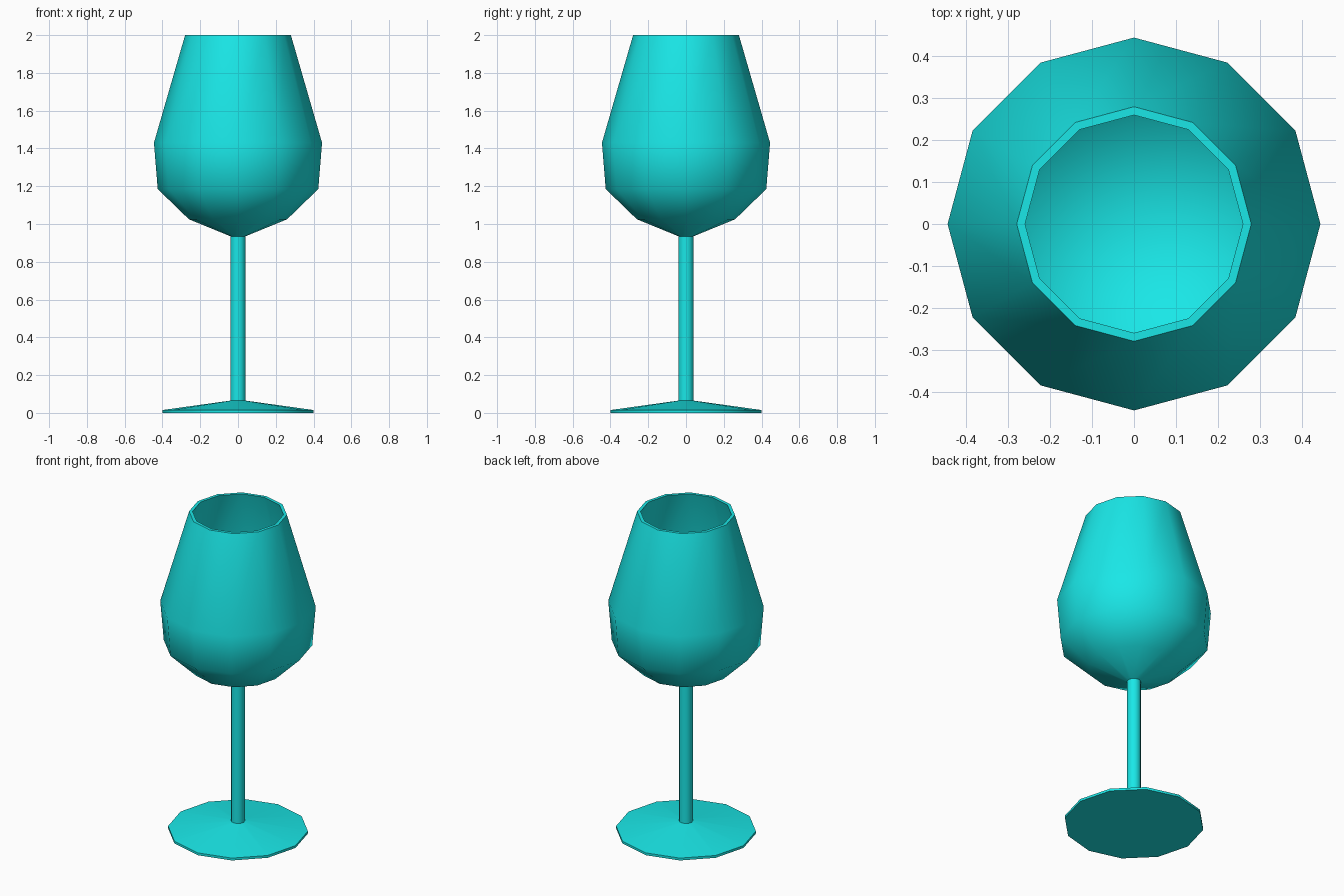
import bpy, bmesh, math

if "Cube" in bpy.data.objects:
    bpy.data.objects.remove(bpy.data.objects["Cube"])

SIDES = 12
glass = bpy.data.materials.new("cyan_glass")
glass.diffuse_color = (0.01, 0.8, 0.8, 1)
glass.use_nodes = True
glass.node_tree.nodes["Principled BSDF"].inputs["Base Color"].default_value = glass.diffuse_color


def lathe(name, profile):
    """Spin an (r, z) profile round the z axis; points with r = 0 become poles."""
    bm = bmesh.new()
    rings = []
    for r, z in profile:
        if r == 0:
            rings.append([bm.verts.new((0, 0, z))] * SIDES)
        else:
            angles = [2 * math.pi * i / SIDES for i in range(SIDES)]
            rings.append([bm.verts.new((r * math.cos(a), r * math.sin(a), z)) for a in angles])
    for low, high in zip(rings, rings[1:]):
        for i in range(SIDES):
            j = (i + 1) % SIDES
            corners = dict.fromkeys((low[i], low[j], high[j], high[i]))
            bm.faces.new(list(corners))
    mesh = bpy.data.meshes.new(name)
    bm.to_mesh(mesh)
    bm.free()
    obj = bpy.data.objects.new(name, mesh)
    mesh.materials.append(glass)
    bpy.context.collection.objects.link(obj)
    bpy.ops.object.select_all(action='DESELECT')
    obj.select_set(True)
    bpy.context.view_layer.objects.active = obj
    bpy.ops.object.shade_smooth_by_angle(angle=math.radians(50))
    return obj


# Foot: flat underside, thin rim, shallow cone up to the stem
lathe("foot", [(0, 0), (0.40, 0), (0.40, 0.015), (0.04, 0.065)])

# Stem: plain tube meeting the foot and the bowl
lathe("stem", [(0.04, 0.065), (0.04, 0.935)])

# Bowl: outer wall up to the lip, then inner wall back down to the centre
lathe("bowl", [(0.04, 0.935), (0.26, 1.025), (0.425, 1.185), (0.445, 1.43), (0.28, 2.0),
               (0.26, 2.0), (0.425, 1.43), (0.405, 1.195), (0.25, 1.045), (0, 0.95)])
